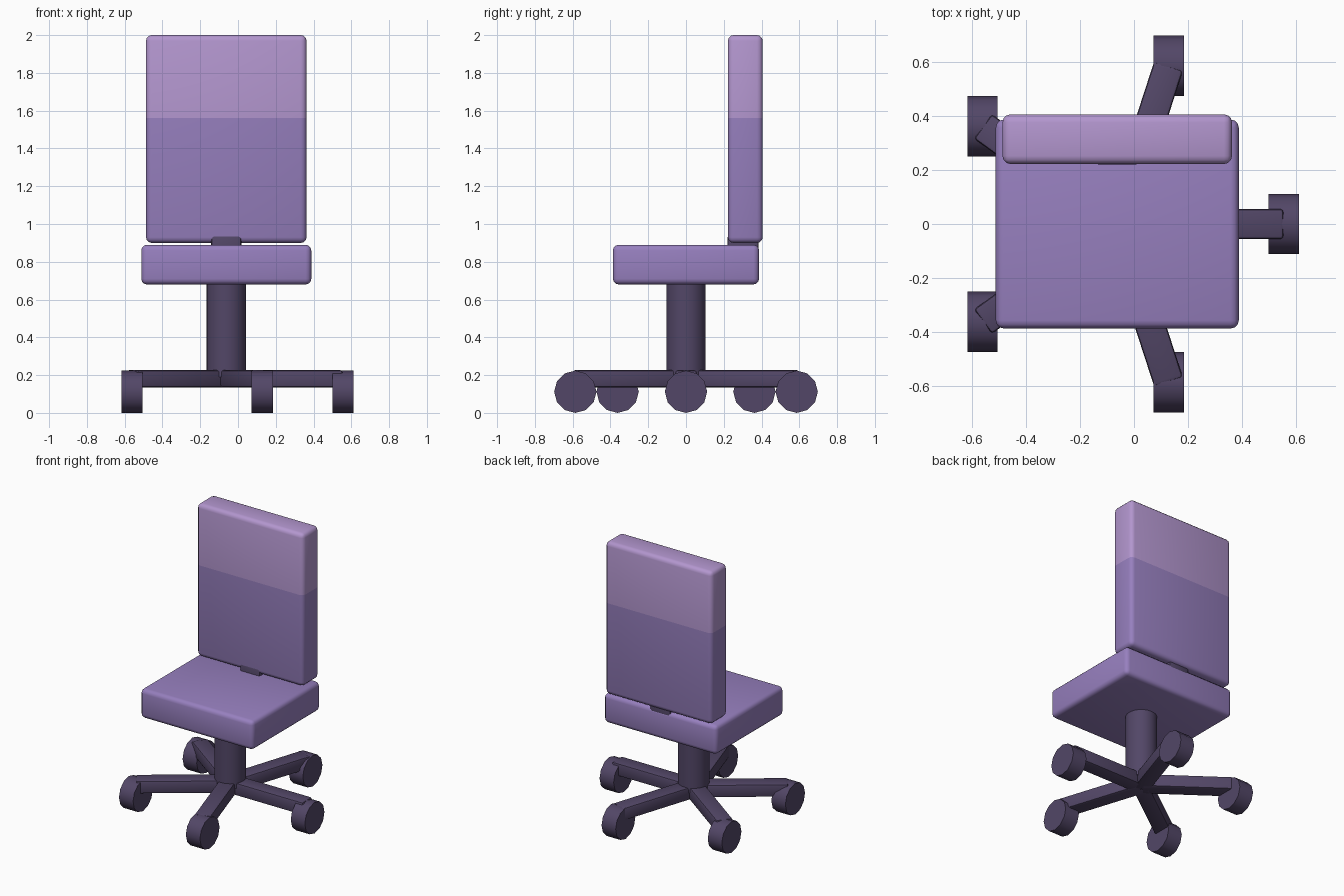
import bpy, bmesh, math
from mathutils import Matrix, Vector

if "Cube" in bpy.data.objects:
    bpy.data.objects.remove(bpy.data.objects["Cube"])

AXIS_X = -0.062   # the post and the cushions share this centre line


def material(name, rgb):
    m = bpy.data.materials.new(name)
    m.diffuse_color = (*rgb, 1)
    m.use_nodes = True
    m.node_tree.nodes["Principled BSDF"].inputs["Base Color"].default_value = m.diffuse_color
    return m


DARK = material("dark_plum", (0.085, 0.062, 0.135))
PURPLE = material("purple", (0.31, 0.215, 0.52))
LIGHT = material("light_purple", (0.45, 0.305, 0.62))


def finish(name, bm, mats, angle=40):
    mesh = bpy.data.meshes.new(name)
    bm.to_mesh(mesh)
    bm.free()
    obj = bpy.data.objects.new(name, mesh)
    bpy.context.collection.objects.link(obj)
    for m in mats:
        mesh.materials.append(m)
    bpy.ops.object.select_all(action='DESELECT')
    obj.select_set(True)
    bpy.context.view_layer.objects.active = obj
    bpy.ops.object.shade_smooth_by_angle(angle=math.radians(angle))
    return obj


def box(lo, hi, bevel, segments=3):
    lo, hi = Vector(lo), Vector(hi)
    bm = bmesh.new()
    bmesh.ops.create_cube(bm, size=1, matrix=Matrix.Translation((lo + hi) / 2)
                          @ Matrix.Diagonal((*(hi - lo), 1)))
    bmesh.ops.bevel(bm, geom=bm.edges[:], offset=bevel, segments=segments,
                    profile=0.5, affect='EDGES')
    return bm


def cylinder(radius, depth, sides, matrix):
    bm = bmesh.new()
    bmesh.ops.create_cone(bm, cap_ends=True, segments=sides, radius1=radius,
                          radius2=radius, depth=depth, matrix=matrix)
    return bm


# Seat cushion
finish("seat", box((AXIS_X - 0.45, -0.387, 0.68), (AXIS_X + 0.45, 0.387, 0.89), 0.03), [PURPLE])

# Backrest, with a lighter upper band
bm = box((AXIS_X - 0.425, 0.222, 0.90), (AXIS_X + 0.425, 0.406, 2.0), 0.03)
bmesh.ops.bisect_plane(bm, geom=bm.verts[:] + bm.edges[:] + bm.faces[:],
                       plane_co=(0, 0, 1.56), plane_no=(0, 0, 1))
for f in bm.faces:
    f.material_index = int(f.calc_center_median().z > 1.56)
finish("backrest", bm, [PURPLE, LIGHT])

# Bracket joining seat and backrest
finish("back_bracket", box((AXIS_X - 0.08, 0.22, 0.80), (AXIS_X + 0.08, 0.385, 0.94), 0.012, 2), [DARK])

# Central post
finish("post", cylinder(0.104, 0.51, 32, Matrix.Translation((AXIS_X, 0, 0.445))), [DARK])

# Five star-base legs with wheels that all face the same way
for i in range(5):
    a = i * math.tau / 5
    bm = box((0, -0.056, 0.135), (0.615, 0.056, 0.226), 0.012, 2)
    bm.transform(Matrix.Translation((AXIS_X, 0, 0)) @ Matrix.Rotation(a, 4, 'Z'))
    finish(f"base_leg_{i + 1}", bm, [DARK])

    centre = (AXIS_X + 0.617 * math.cos(a), 0.617 * math.sin(a) * 0.9985, 0.112)
    finish(f"wheel_{i + 1}", cylinder(0.112, 0.112, 12, Matrix.Translation(centre)
           @ Matrix.Rotation(math.pi / 2, 4, 'Y')), [DARK])
